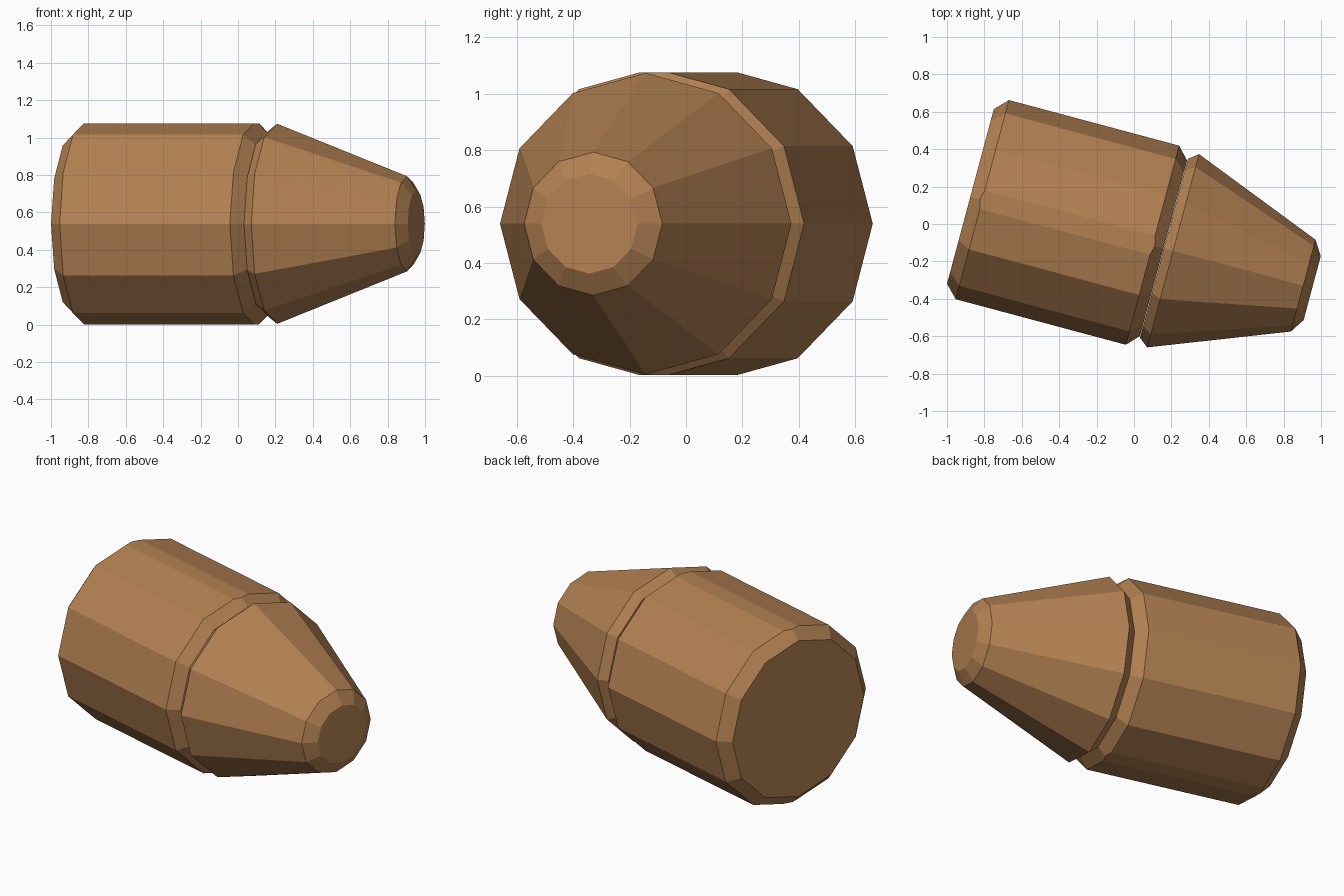
import bpy, bmesh, math
from mathutils import Matrix, Vector

if "Cube" in bpy.data.objects:
    bpy.data.objects.remove(bpy.data.objects["Cube"])

SIDES = 12
CENTRE_Z = 0.539
HALF_HEIGHT = 0.537

brown = bpy.data.materials.new("brown")
brown.diffuse_color = (0.45, 0.22, 0.085, 1)
brown.use_nodes = True
brown.node_tree.nodes["Principled BSDF"].inputs["Base Color"].default_value = brown.diffuse_color

# Frame of the tilted long axis: local x runs along the axis
FRAME = Matrix.Rotation(math.radians(-15), 4, 'Z') @ Matrix.Translation((0, -0.084, CENTRE_Z))


def lathe(name, profile, flatten=False):
    """Twelve-sided solid from (distance along axis, radius) pairs."""
    bm = bmesh.new()
    rings = []
    for s, r in profile:
        angles = [2 * math.pi * i / SIDES for i in range(SIDES)]
        rings.append([bm.verts.new((s, r * math.cos(a), r * math.sin(a))) for a in angles])
    for a, b in zip(rings, rings[1:]):
        for i in range(SIDES):
            j = (i + 1) % SIDES
            bm.faces.new((a[i], a[j], b[j], b[i]))
    bm.faces.new(rings[0])
    bm.faces.new(rings[-1])
    # Trim the top and bottom ridges to narrow flats
    if flatten:
        for sign in (1, -1):
            cut = bmesh.ops.bisect_plane(
                bm, geom=bm.verts[:] + bm.edges[:] + bm.faces[:],
                plane_co=Vector((0, 0, sign * HALF_HEIGHT)),
                plane_no=Vector((0, 0, sign)), clear_outer=True)
            edges = [e for e in cut['geom_cut'] if isinstance(e, bmesh.types.BMEdge)]
            bmesh.ops.holes_fill(bm, edges=edges, sides=0)
    bmesh.ops.recalc_face_normals(bm, faces=bm.faces)
    bm.transform(FRAME)
    mesh = bpy.data.meshes.new(name)
    bm.to_mesh(mesh)
    bm.free()
    mesh.materials.append(brown)
    obj = bpy.data.objects.new(name, mesh)
    bpy.context.collection.objects.link(obj)
    return obj


# Straight body with chamfered ends
lathe("body", [(-0.883, 0.483), (-0.817, 0.551), (0.125, 0.551), (0.186, 0.486)], flatten=True)

# Tapered nose with chamfered rim and tip
lathe("nose", [(0.188, 0.495), (0.239, 0.535), (0.959, 0.254), (1.009, 0.177)])
